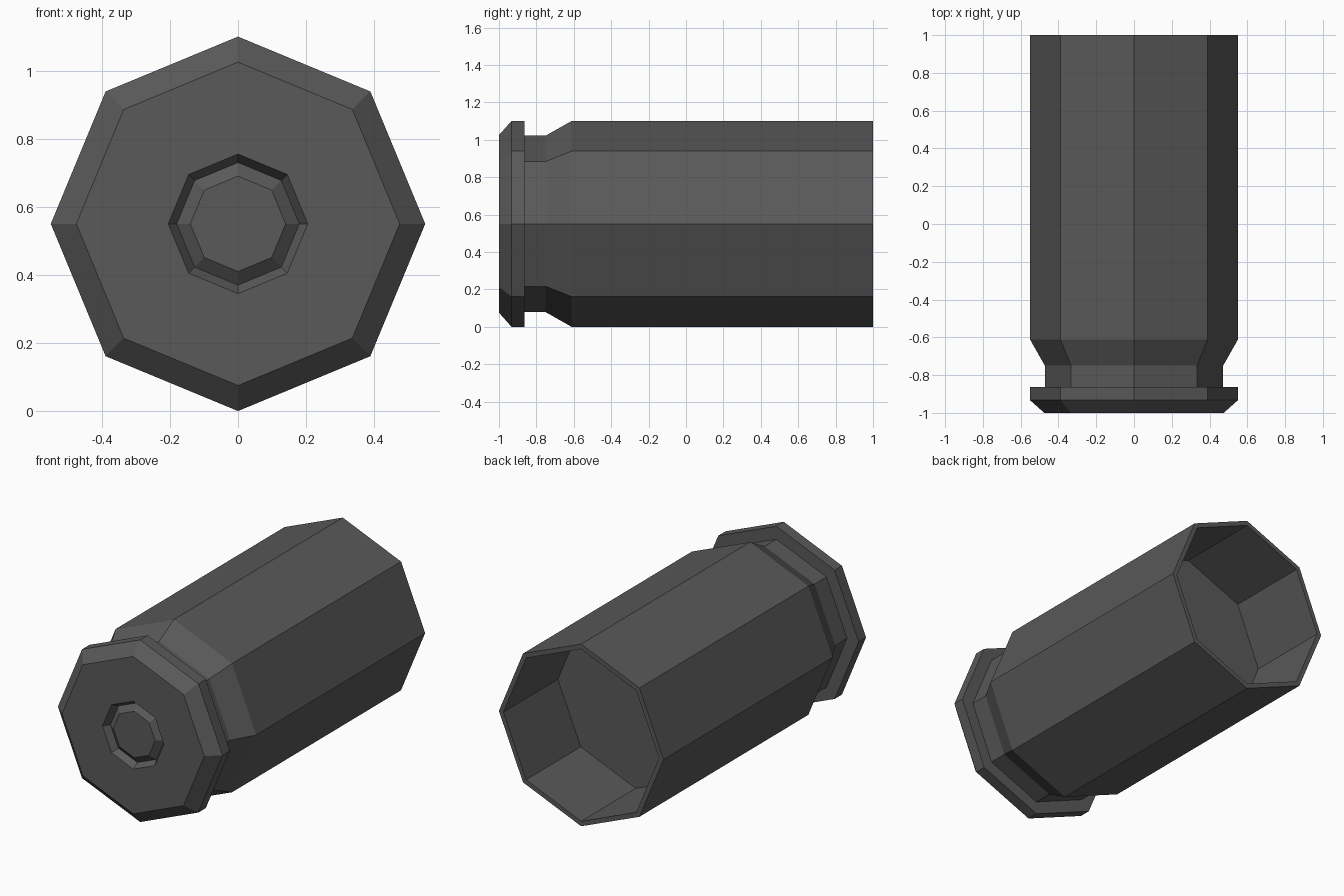
import bpy, bmesh
from math import pi, sin, cos

if "Cube" in bpy.data.objects:
    bpy.data.objects.remove(bpy.data.objects["Cube"])

R = 0.55        # outer radius, also the height of the axis
SIDES = 8


def lathe(name, profile, mat, cap_first=False, cap_last=False):
    """Spin (y, radius) points into flat-sided rings around the y axis."""
    bm = bmesh.new()
    rings = []
    for y, r in profile:
        rings.append([bm.verts.new((r * cos(2 * pi * i / SIDES), y,
                                    R + r * sin(2 * pi * i / SIDES)))
                      for i in range(SIDES)])
    for a, b in zip(rings, rings[1:]):
        for i in range(SIDES):
            j = (i + 1) % SIDES
            # winding faces outward when the profile runs from front to back
            bm.faces.new((a[i], b[i], b[j], a[j]))
    if cap_first:
        bm.faces.new(rings[0])
    if cap_last:
        bm.faces.new(rings[-1][::-1])
    mesh = bpy.data.meshes.new(name)
    bm.to_mesh(mesh)
    bm.free()
    obj = bpy.data.objects.new(name, mesh)
    bpy.context.collection.objects.link(obj)
    mesh.materials.append(mat)
    return obj


metal = bpy.data.materials.new("dark_metal")
metal.diffuse_color = (0.1, 0.1, 0.1, 1)
metal.use_nodes = True
metal.node_tree.nodes["Principled BSDF"].inputs["Base Color"].default_value = metal.diffuse_color

# Casing: primer pocket, base, bevelled rim, groove, body, mouth and inner floor
lathe("casing", [
    (-0.96, 0.18), (-1.0, 0.205),
    (-1.0, 0.475), (-0.933, R), (-0.863, R),
    (-0.863, 0.472), (-0.75, 0.472), (-0.612, R),
    (1.0, R), (1.0, 0.52), (0.48, 0.52),
], metal, cap_last=True)

# Primer: bevelled button seated in the pocket
lathe("primer", [(-0.99, 0.14), (-0.96, 0.18)], metal, cap_first=True)
